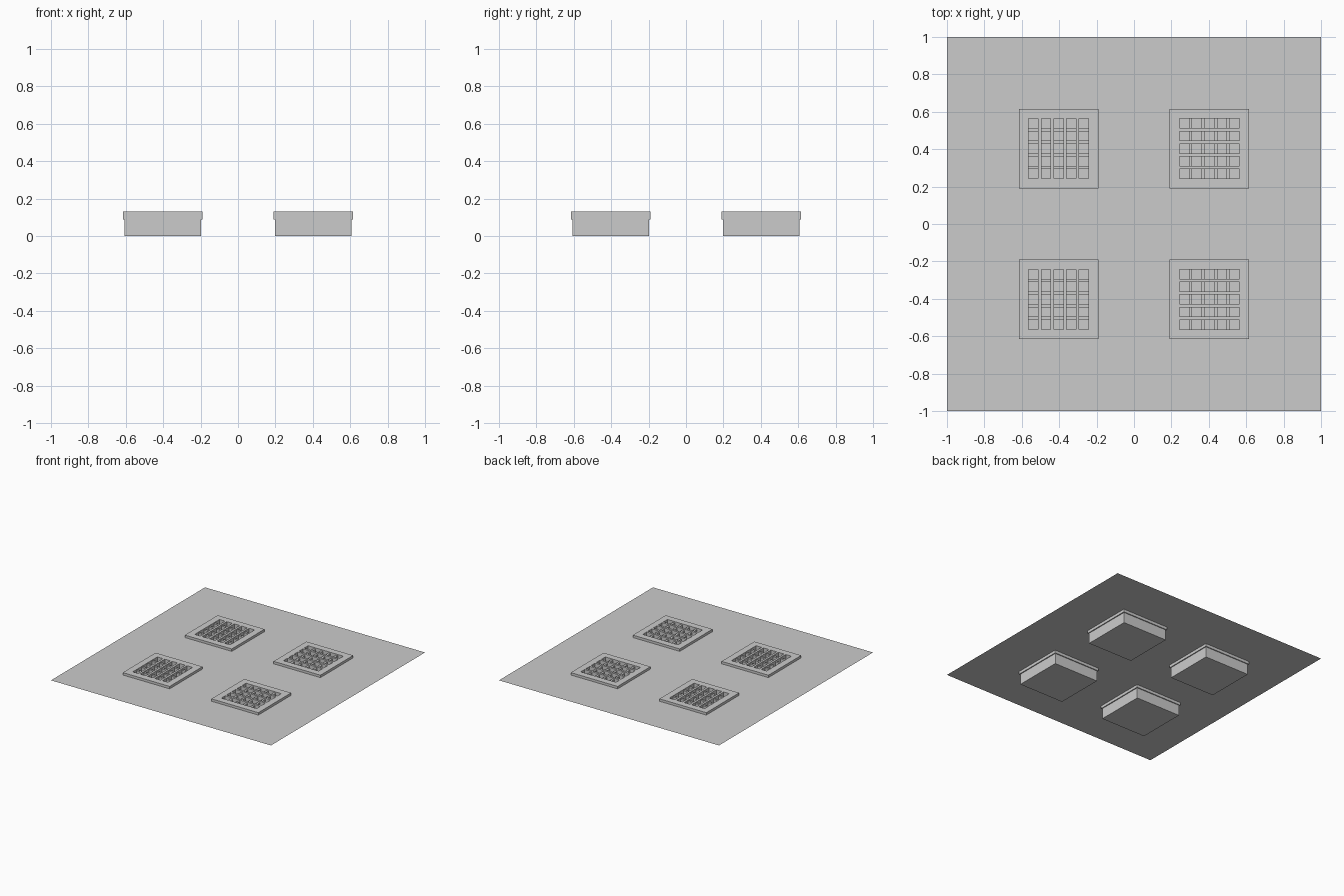
import bpy
import bmesh
from mathutils import Matrix, Vector

cube = bpy.data.objects.get("Cube")
if cube:
    bpy.data.objects.remove(cube, do_unlink=True)

CENTRE = 0.403   # distance of each drain from the middle lines
RIM = 0.213      # half widths
PIT = 0.205
OPENING = 0.16
BAR = 0.0175
RIM_LOW, TOP, GROUND = 0.087, 0.13, 0.11

grey = bpy.data.materials.new("plain_grey")
grey.use_nodes = True
grey.diffuse_color = (0.6, 0.6, 0.6, 1)
grey.node_tree.nodes["Principled BSDF"].inputs["Base Color"].default_value = grey.diffuse_color


def make_object(name, bm, location=(0, 0, 0)):
    bmesh.ops.recalc_face_normals(bm, faces=bm.faces)
    mesh = bpy.data.meshes.new(name)
    bm.to_mesh(mesh)
    bm.free()
    mesh.materials.append(grey)
    obj = bpy.data.objects.new(name, mesh)
    obj.location = location
    bpy.context.collection.objects.link(obj)
    return obj


def add_box(bm, low, high):
    low, high = Vector(low), Vector(high)
    matrix = Matrix.Translation((low + high) / 2) @ Matrix.Diagonal((*(high - low), 1))
    return bmesh.ops.create_cube(bm, size=1, matrix=matrix)["verts"]


def square(bm, half, z):
    corners = ((-half, -half), (half, -half), (half, half), (-half, half))
    return [bm.verts.new((x, y, z)) for x, y in corners]


def make_frame(name, location):
    """Square ring with an opening for the grating."""
    bm = bmesh.new()
    loops = [square(bm, OPENING, RIM_LOW), square(bm, RIM, RIM_LOW),
             square(bm, RIM, TOP), square(bm, OPENING, TOP)]
    for a, b in zip(loops, loops[1:] + loops[:1]):
        for i in range(4):
            j = (i + 1) % 4
            bm.faces.new((a[i], a[j], b[j], b[i]))
    make_object(name, bm, location)


def make_bars(name, location, along_y, top):
    """Four parallel bars across the opening."""
    bm = bmesh.new()
    pitch = (2 * OPENING + BAR) / 5
    for i in range(4):
        c = (i - 1.5) * pitch
        low, high = (c - BAR / 2, -OPENING), (c + BAR / 2, OPENING)
        if not along_y:
            low, high = low[::-1], high[::-1]
        add_box(bm, (*low, RIM_LOW), (*high, top))
    make_object(name, bm, location)


def make_pit(name, location):
    """Open box under the frame, with thin walls."""
    bm = bmesh.new()
    add_box(bm, (-PIT, -PIT, 0), (PIT, PIT, RIM_LOW))
    lid = max(bm.faces, key=lambda f: f.calc_center_median().z)
    bmesh.ops.delete(bm, geom=[lid], context="FACES_ONLY")
    pit = make_object(name, bm, location)
    # Normals of the open box point outward, so thickness grows inward
    wall = pit.modifiers.new("wall", "SOLIDIFY")
    wall.thickness = 0.01
    wall.offset = -1
    wall.use_even_offset = True


# Ground sheet with a square opening at each drain
bm = bmesh.new()
cut = RIM - 0.003
steps = [-1, -CENTRE - cut, -CENTRE + cut, CENTRE - cut, CENTRE + cut, 1]
grid = [[bm.verts.new((x, y, GROUND)) for x in steps] for y in steps]
for r in range(5):
    for c in range(5):
        if not (r % 2 and c % 2):
            bm.faces.new((grid[r][c], grid[r][c + 1], grid[r + 1][c + 1], grid[r + 1][c]))
make_object("ground_sheet", bm)

# Four drains; the direction of the upper bars turns between the two sides
for side, sx in (("left", 1), ("right", -1)):
    for end, sy in (("front", -1), ("back", 1)):
        place = (sx * CENTRE, sy * CENTRE, 0)
        label = end + "_" + side
        make_pit(label + "_pit", place)
        make_frame(label + "_frame", place)
        make_bars(label + "_upper_bars", place, sx < 0, TOP)
        make_bars(label + "_lower_bars", place, sx > 0, TOP - 0.01)
